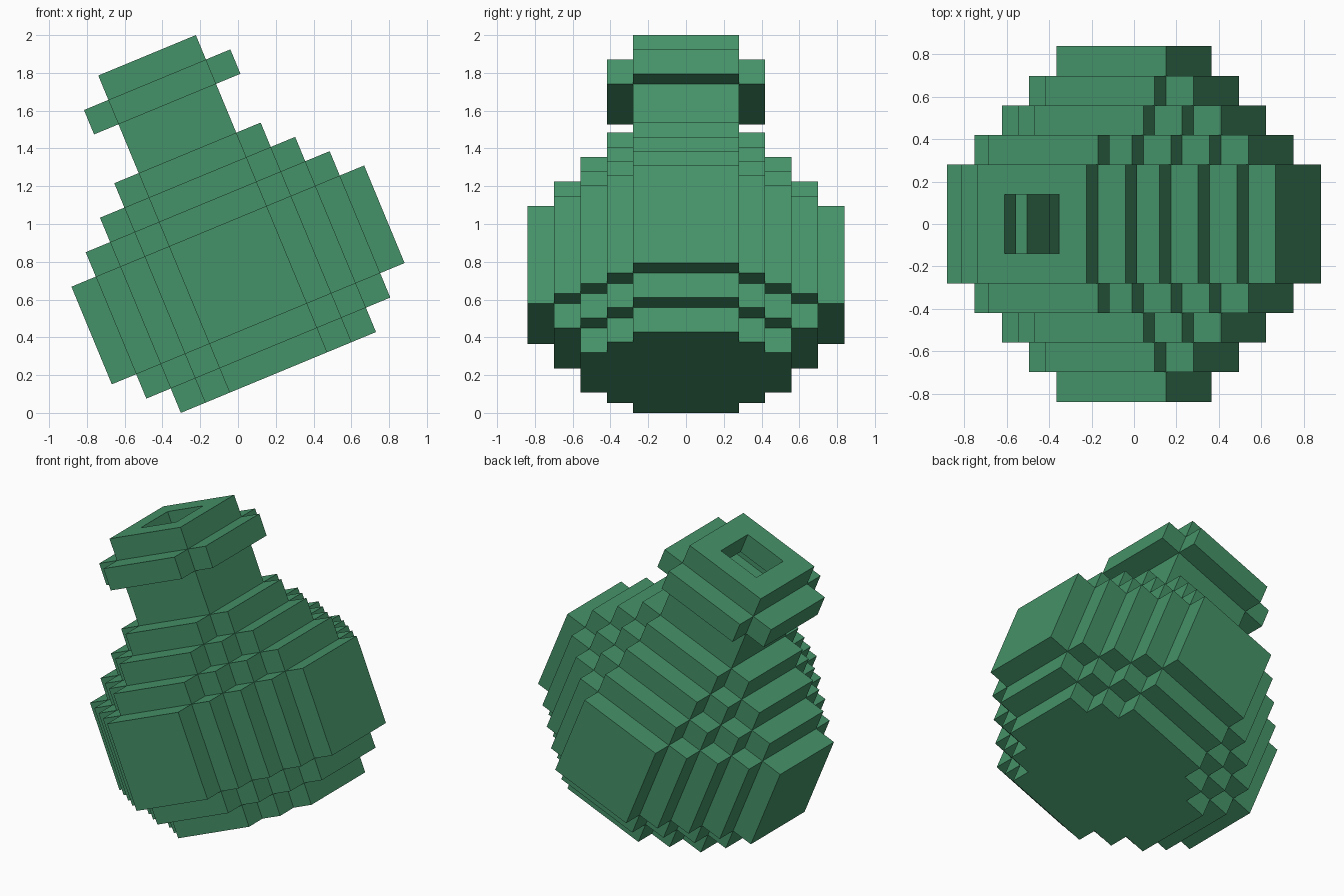
import bpy, bmesh, math
from mathutils import Matrix, Vector

if "Cube" in bpy.data.objects:
    bpy.data.objects.remove(bpy.data.objects["Cube"])

S = 0.1398                      # voxel size
TILT = math.radians(22.5)
# half width (in voxels) of every layer, bottom to lip
RADII = [4, 5, 6, 6, 6, 6, 5, 4, 3, 2, 2, 3, 2]


def octagon(r):
    """Voxel cells of a stepped octagon, r cells from centre to side."""
    half = lambda i: i + 1 if i >= 0 else -i
    span = range(-r, r)
    return {(i, j) for i in span for j in span if half(i) + half(j) <= r + 2}


# hollow flask: one-voxel walls, closed floor, open mouth
cells = set()
for k, r in enumerate(RADII):
    layer = octagon(r)
    if k > 0:
        layer -= octagon(r - 1)
    cells |= {(i, j, k) for i, j in layer}

# skin: one quad wherever a filled cell meets an empty one
bm = bmesh.new()
verts = {}


def vert(p):
    if p not in verts:
        verts[p] = bm.verts.new(p)
    return verts[p]


for c in cells:
    for axis in range(3):
        for side in (0, 1):
            n = list(c)
            n[axis] += 2 * side - 1
            if tuple(n) in cells:
                continue
            u, v = (axis + 1) % 3, (axis + 2) % 3
            quad = []
            for du, dv in ((0, 0), (1, 0), (1, 1), (0, 1)):
                p = list(c)
                p[axis] += side
                p[u] += du
                p[v] += dv
                quad.append(vert(tuple(p)))
            bm.faces.new(quad if side else quad[::-1])

# merge flat areas, then scale, lean and stand on the ground
bmesh.ops.dissolve_limit(bm, angle_limit=0.01, verts=bm.verts[:], edges=bm.edges[:])
bm.transform(Matrix.Rotation(-TILT, 4, 'Y') @ Matrix.Scale(S, 4))
xs = [v.co.x for v in bm.verts]
zs = [v.co.z for v in bm.verts]
bmesh.ops.translate(bm, verts=bm.verts[:],
                    vec=Vector((-(min(xs) + max(xs)) / 2, 0, -min(zs))))

mesh = bpy.data.meshes.new("flask")
bm.to_mesh(mesh)
bm.free()
flask = bpy.data.objects.new("flask", mesh)
bpy.context.collection.objects.link(flask)

green = bpy.data.materials.new("green_glass")
green.diffuse_color = (0.06, 0.29, 0.14, 1)
green.use_nodes = True
green.node_tree.nodes["Principled BSDF"].inputs["Base Color"].default_value = green.diffuse_color
mesh.materials.append(green)
